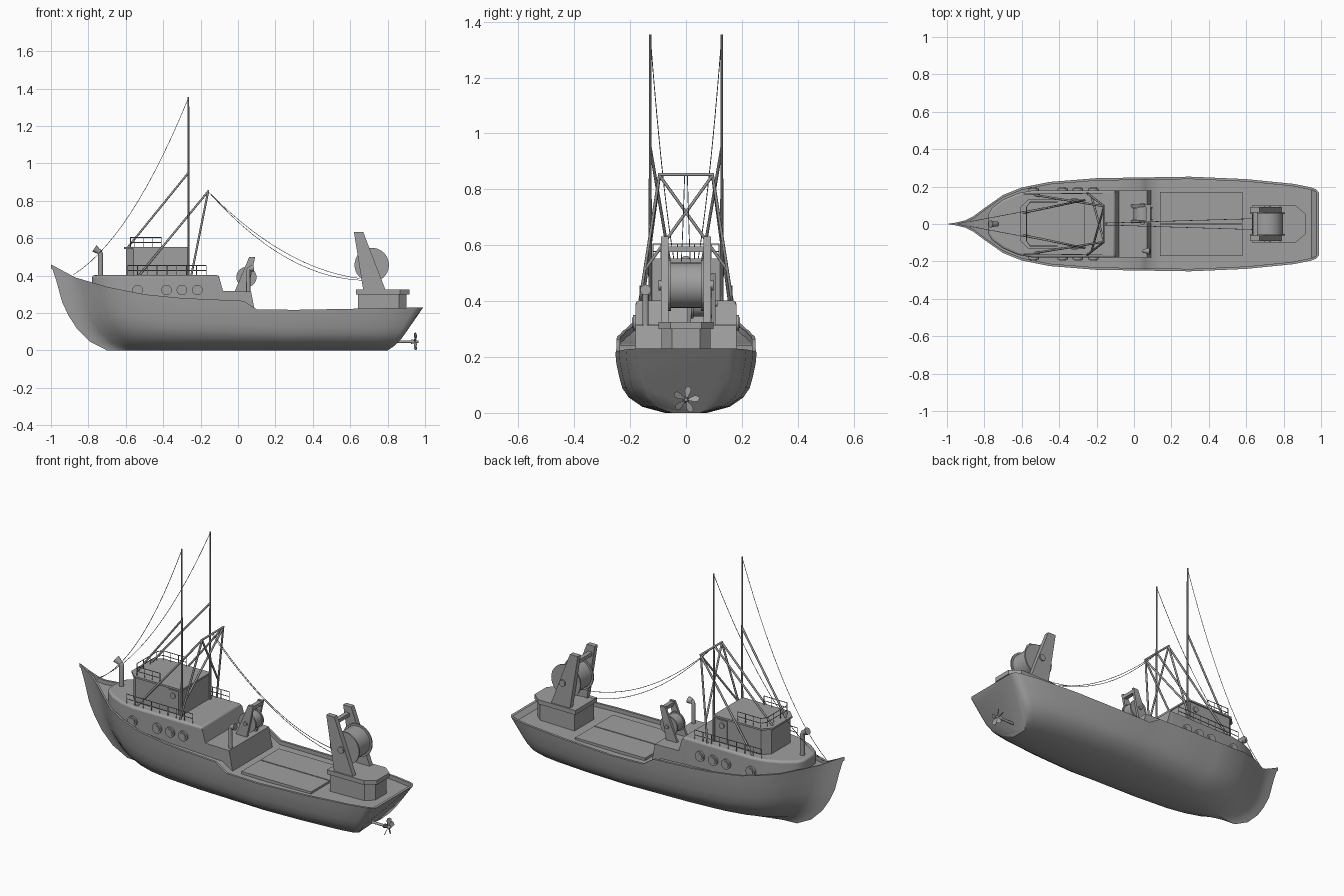
import bpy, bmesh, math
from mathutils import Vector

if "Cube" in bpy.data.objects:
    bpy.data.objects.remove(bpy.data.objects["Cube"], do_unlink=True)

grey = bpy.data.materials.new("plain grey")
grey.use_nodes = True
grey.diffuse_color = (0.35, 0.35, 0.35, 1)
grey.node_tree.nodes["Principled BSDF"].inputs["Base Color"].default_value = (0.35, 0.35, 0.35, 1)


def finish(name, bm, smooth=True, bevel=0):
    bmesh.ops.remove_doubles(bm, verts=bm.verts, dist=0.0003)
    bmesh.ops.recalc_face_normals(bm, faces=bm.faces)
    mesh = bpy.data.meshes.new(name)
    bm.to_mesh(mesh)
    bm.free()
    ob = bpy.data.objects.new(name, mesh)
    bpy.context.collection.objects.link(ob)
    mesh.materials.append(grey)
    if bevel:
        mod = ob.modifiers.new("Bevel", 'BEVEL')
        mod.width, mod.segments = bevel, 3
    if smooth:
        bpy.ops.object.select_all(action='DESELECT')
        ob.select_set(True)
        bpy.context.view_layer.objects.active = ob
        bpy.ops.object.shade_smooth_by_angle(angle=math.radians(35))
    return ob


def extrude(name, bottom, offset, smooth=False, bevel=0):
    """Solid swept from a flat polygon along an offset."""
    bm = bmesh.new()
    face = bm.faces.new([bm.verts.new(p) for p in bottom])
    out = bmesh.ops.extrude_face_region(bm, geom=[face])
    verts = [v for v in out["geom"] if isinstance(v, bmesh.types.BMVert)]
    bmesh.ops.translate(bm, verts=verts, vec=offset)
    return finish(name, bm, smooth, bevel)


def prism(name, half, z0, z1, bevel=0):
    """Upright block whose plan is mirrored across the centreline."""
    plan = [(x, y, z0) for x, y in half] + [(x, -y, z0) for x, y in reversed(half)]
    return extrude(name, plan, (0, 0, z1 - z0), bevel > 0, bevel)


def box(name, x, y, z):
    plan = [(x[0], y[0], z[0]), (x[1], y[0], z[0]), (x[1], y[1], z[0]), (x[0], y[1], z[0])]
    return extrude(name, plan, (0, 0, z[1] - z[0]))


def cylinder(name, a, b, r, r2=None, sides=32):
    a, b = Vector(a), Vector(b)
    bm = bmesh.new()
    bmesh.ops.create_cone(bm, cap_ends=True, segments=sides, radius1=r,
                          radius2=r if r2 is None else r2, depth=(b - a).length)
    turn = (b - a).to_track_quat('Z', 'Y').to_matrix().to_4x4()
    bm.transform(turn)
    bmesh.ops.translate(bm, verts=bm.verts, vec=(a + b) / 2)
    return finish(name, bm)


def pipe(name, paths, r, sides=2):
    cu = bpy.data.curves.new(name, 'CURVE')
    cu.dimensions = '3D'
    cu.bevel_depth, cu.bevel_resolution, cu.use_fill_caps = r, sides, True
    for path in paths:
        sp = cu.splines.new('POLY')
        sp.points.add(len(path) - 1)
        for p, co in zip(sp.points, path):
            p.co = (*co, 1)
    cu.materials.append(grey)
    ob = bpy.data.objects.new(name, cu)
    bpy.context.collection.objects.link(ob)


def table(points, x):
    for (x0, y0), (x1, y1) in zip(points, points[1:]):
        if x <= x1:
            return y0 + (y1 - y0) * max(0, x - x0) / (x1 - x0)
    return points[-1][1]


def sag(a, b, mid_drop, n=14):
    a, b = Vector(a), Vector(b)
    return [a.lerp(b, i / n) - Vector((0, 0, 4 * mid_drop * (i / n) * (1 - i / n))) for i in range(n + 1)]


# Hull: stations lofted bow to stern, with bulwark and deck in the same shell
width = [(-1, 0), (-.95, .008), (-.9, .02), (-.86, .04), (-.8, .085), (-.7, .155), (-.6, .195),
         (-.45, .225), (-.2, .245), (.3, .253), (.6, .24), (.85, .215), (.95, .195), (.975, .185), (.99, .165)]
flow = [(-1, .46), (-.87, .39), (-.7, .34), (-.5, .3), (-.3, .28), (0, .25), (.3, .22), (1, .23)]
sheer = [(-1, .46), (-.87, .39), (-.7, .34), (-.5, .3), (-.3, .28), (.03, .265), (.1, .22), (.3, .217), (1, .23)]
levels = [(1, 1, -1, .99), (.8, .985, -.97, .955), (.56, .94, -.94, .92), (.4, .9, -.905, .895),
          (.25, .81, -.86, .87), (.1, .62, -.79, .835), (0, .3, -.7, .8)]
stations = sorted({x for x, _ in width + sheer} | {-.98, -.65, -.75, -.4, -.1, .06, .15, .45, .75})
stations = [x for x in stations if x <= .99]
bm = bmesh.new()
rings = []
for x in stations:
    t, w, top = (x + 1) / 1.99, table(width, x), table(sheer, x)
    depth = .022 if x < .97 else 0
    rim = max(w - .013, 0)
    half = [(x, rim, top - depth), (x, rim, top)]
    for f, k, bow, stern in levels:
        z = top if f == 1 else f * table(flow, x)
        half.append((bow + (stern - bow) * t, w * k, z))
    ring = half + [(px, -py, pz) for px, py, pz in reversed(half)]
    rings.append([bm.verts.new(p) for p in ring])
for a, b in zip(rings, rings[1:]):
    for i in range(len(a)):
        j = (i + 1) % len(a)
        bm.faces.new((a[i], a[j], b[j], b[i]))
bm.faces.new(rings[-1])
finish("hull", bm)

# Deck covers
for s in (1, -1):
    box("hatch_cover", (.14, .58), sorted((s * .003, s * .17)), (.19, .212))

# Deckhouse, working platform and wheelhouse
prism("deckhouse", [(-.78, .05), (-.76, .085), (-.7, .13), (-.62, .165), (-.54, .18), (-.1, .18)], .24, .402, .012)
side = [(-.11, -.18, .2), (-.11, -.18, .39), (-.1, -.18, .39), (-.08, -.18, .318),
        (.07, -.18, .315), (.092, -.18, .2)]
extrude("working_platform", side, (0, .36, 0))
prism("wheelhouse", [(-.6, .085), (-.56, .125), (-.27, .125)], .39, .545)
prism("wheelhouse_roof", [(-.61, .088), (-.565, .132), (-.265, .132)], .543, .553)
for s in (1, -1):
    box("wheelhouse_door", (-.35, -.285), sorted((s * .12, s * .13)), (.405, .535))
    cylinder("door_window", (-.318, s * .125, .505), (-.318, s * .136, .505), .016)
    for x in (-.537, -.382, -.3, -.217):
        cylinder("porthole_rim", (x, s * .17, .323), (x, s * .19, .323), .028)
        cylinder("porthole_glass", (x, s * .18, .323), (x, s * .194, .323), .019)


# Railings
def railing(name, path, height):
    up = Vector((0, 0, height))
    pts = []
    for a, b in zip(path, path[1:]):
        a, b = Vector(a), Vector(b)
        n = max(1, round((b - a).length / .055))
        pts += [a.lerp(b, i / n) for i in range(n)]
    pts.append(Vector(path[-1]))
    lines = [[p + up for p in pts], [p + up / 2 for p in pts]] + [[p, p + up] for p in pts]
    pipe(name, lines, .002, 1)


for s in (1, -1):
    railing("deckhouse_railing", [(-.59, s * .16, .4), (-.17, s * .165, .4)], .054)
railing("roof_railing", [(-.41, .118, .55), (-.555, .118, .55), (-.575, .09, .55),
                         (-.575, -.09, .55), (-.555, -.118, .55), (-.41, -.118, .55)], .054)

# Masts, struts, leaning frame and rigging
frame = []
for s in (1, -1):
    cylinder("mast", (-.265, s * .128, .4), (-.265, s * .128, 1.355), .006, .0045, 10)
    head = Vector((-.16, s * .095, .85))
    foot = Vector((-.25, s * .165, .4))
    frame += [[head, foot], [head, (-.53, s * .155, .4)],
              [(-.265, s * .128, .95), (-.59, s * .06, .55)],
              [head, Vector((-.16, -s * .095, .85)).lerp((-.25, -s * .165, .4), .75)]]
    pipe("mast_stay", [sag((-.265, s * .128, 1.35), (-.88, s * .012, .405), .14)], .0015, 1)
frame.append([(-.16, -.1, .853), (-.16, .1, .853)])
pipe("leaning_frame", frame, .0055)
pipe("hauling_ropes", [sag((-.16, .005, .85), (.69, .03, .375), .12),
                       sag((-.16, -.005, .85), (.65, -.03, .385), .09)], .0015, 1)

# Ventilation pipes
pipe("bow_vent", [[(-.735, 0, .39), (-.735, 0, .515), (-.742, 0, .53), (-.765, 0, .54)]], .014, 4)
cylinder("bow_vent_mouth", (-.745, 0, .53), (-.768, 0, .545), .014, .02, 16)
pipe("platform_vent", [[(.055, -.145, .3), (.055, -.145, .425), (.06, -.145, .437), (.078, -.145, .44)]], .011, 4)
cylinder("platform_vent_mouth", (.062, -.145, .437), (.085, -.145, .44), .013, .019, 16)


# Winches: two slanted cheeks, a cross bar, and a flanged drum
def winch(name, profile, y0, y1, cheek, centre, r, bar):
    cx, cz = centre
    for y in (y0, y1 - cheek):
        extrude(name + "_cheek", [(x, y, z) for x, z in profile], (0, cheek, 0))
    cylinder(name + "_axle", (cx, y0 - .008, cz), (cx, y1 + .008, cz), r * .2, sides=16)
    a, b = y0 + cheek, y1 - cheek
    cylinder(name + "_drum", (cx, a, cz), (cx, b, cz), r * .88)
    for y, e in ((a, .008), (b, -.008)):
        cylinder(name + "_flange", (cx, y, cz), (cx, y + e, cz), r)
    bx, bz = bar
    box(name + "_cross_bar", (bx - .012, bx + .012), (a, b), (bz - .01, bz + .01))


winch("stern_winch", [(.62, .632), (.67, .632), (.79, .32), (.67, .32)], -.09, .09, .028,
      (.715, .457), .092, (.648, .585))
winch("platform_winch", [(.06, .5), (.092, .5), (.05, .31), (-.02, .31)], .005, .105, .013,
      (.045, .392), .054, (.075, .485))

# Winch pedestal
prism("winch_pedestal", [(.642, .088), (.86, .088), (.902, .05)], .19, .305)
prism("pedestal_top", [(.63, .098), (.865, .098), (.917, .055)], .3, .325)

# Propeller
cylinder("propeller_shaft", (.8, 0, .047), (.935, 0, .047), .007, sides=16)
cylinder("propeller_hub", (.925, 0, .047), (.965, 0, .047), .012, .006, 16)
for i in range(5):
    a = math.tau * i / 5 + .2
    out = Vector((0, math.sin(a), math.cos(a)))
    across = Vector((.5, math.cos(a) * .85, -math.sin(a) * .85))
    c = Vector((.947, 0, .047))
    shape = [(.008, -.004), (.03, -.013), (.044, -.011), (.049, 0), (.044, .011), (.03, .013), (.008, .004)]
    extrude("propeller_blade", [c + out * u + across * v for u, v in shape], (.003, 0, 0))
